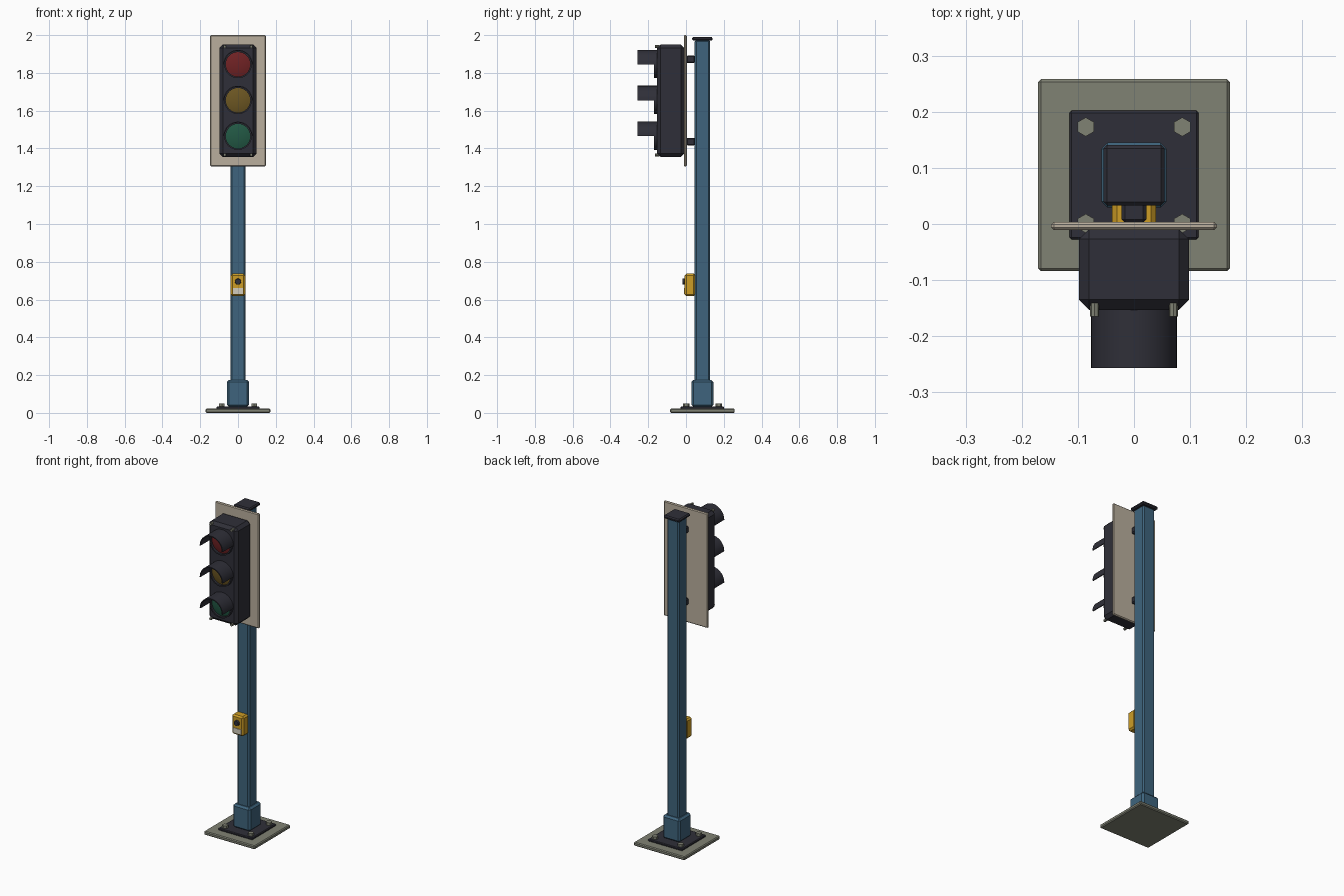
import bpy, bmesh, math
from mathutils import Matrix, Vector

if "Cube" in bpy.data.objects:
    bpy.data.objects.remove(bpy.data.objects["Cube"])


def material(name, r, g, b):
    lin = [((c / 255 + 0.055) / 1.055) ** 2.4 for c in (r, g, b)]
    m = bpy.data.materials.new(name)
    m.diffuse_color = (*lin, 1)
    m.use_nodes = True
    m.node_tree.nodes["Principled BSDF"].inputs["Base Color"].default_value = m.diffuse_color
    return m


BLUE = material("post blue", 62, 100, 125)
DARK = material("charcoal", 47, 47, 56)
BEIGE = material("backplate beige", 186, 175, 157)
GREY = material("metal grey", 128, 130, 116)
YELLOW = material("button yellow", 205, 157, 38)
RED = material("lens red", 112, 34, 36)
AMBER = material("lens amber", 108, 86, 34)
GREEN = material("lens green", 34, 88, 68)
LABEL = material("label pale", 212, 206, 190)


def finish(name, bm, mat, smooth=False):
    bmesh.ops.recalc_face_normals(bm, faces=bm.faces[:])
    me = bpy.data.meshes.new(name)
    bm.to_mesh(me)
    bm.free()
    me.materials.append(mat)
    ob = bpy.data.objects.new(name, me)
    bpy.context.collection.objects.link(ob)
    if smooth:
        bpy.ops.object.select_all(action='DESELECT')
        ob.select_set(True)
        bpy.context.view_layer.objects.active = ob
        bpy.ops.object.shade_smooth_by_angle(angle=math.radians(35))
    return ob


def box(name, lo, hi, mat, bevel=0.0):
    """Chamfered box between two corners."""
    lo, hi = Vector(lo), Vector(hi)
    bm = bmesh.new()
    bmesh.ops.create_cube(bm, size=1)
    bmesh.ops.scale(bm, vec=hi - lo, verts=bm.verts)
    bmesh.ops.translate(bm, vec=(lo + hi) / 2, verts=bm.verts)
    if bevel:
        bmesh.ops.bevel(bm, geom=bm.edges[:], offset=bevel, segments=1,
                        affect='EDGES', profile=0.5)
    return finish(name, bm, mat)


def cylinder(name, centre, radius, depth, mat, sides=6, axis='Z', bevel=0.0):
    bm = bmesh.new()
    bmesh.ops.create_cone(bm, cap_ends=True, segments=sides,
                          radius1=radius, radius2=radius - bevel, depth=depth)
    if axis == 'Y':  # tapered end towards the front
        bmesh.ops.rotate(bm, matrix=Matrix.Rotation(math.pi / 2, 3, 'X'), verts=bm.verts)
    bmesh.ops.translate(bm, vec=centre, verts=bm.verts)
    return finish(name, bm, mat, sides > 8)


def lathe(name, profile, z, mat, angle=2 * math.pi, steps=32, closed=False):
    """Spin (radius, y) points about a front-to-back axis at height z."""
    bm = bmesh.new()
    vs = [bm.verts.new((r, y, 0)) for r, y in profile]
    edges = [bm.edges.new(p) for p in zip(vs, vs[1:])]
    if closed:
        edges.append(bm.edges.new((vs[-1], vs[0])))
    bmesh.ops.spin(bm, geom=vs + edges, cent=(0, 0, 0), axis=(0, -1, 0),
                   angle=angle, steps=steps)
    bmesh.ops.remove_doubles(bm, verts=bm.verts, dist=1e-5)
    if closed and angle < 6:  # cap the two cut ends
        bmesh.ops.holes_fill(bm, edges=[e for e in bm.edges if e.is_boundary], sides=8)
    bmesh.ops.translate(bm, vec=(0, 0, z), verts=bm.verts)
    return finish(name, bm, mat, True)


# base plates and hex bolts
PY = 0.087
box("ground_plate", (-0.171, PY - 0.171, 0), (0.171, PY + 0.171, 0.022), GREY, 0.005)
box("flange_plate", (-0.115, PY - 0.115, 0.02), (0.115, PY + 0.115, 0.034), DARK, 0.004)
for i, sx in enumerate((-1, 1)):
    for j, sy in enumerate((-1, 1)):
        cylinder(f"anchor_bolt_{i}{j}", (sx * 0.086, PY + sy * 0.086, 0.041),
                 0.017, 0.018, GREY)

# post, sleeve and cap
box("post_sleeve", (-0.058, PY - 0.058, 0.032), (0.058, PY + 0.058, 0.175), BLUE, 0.011)
box("post", (-0.041, PY - 0.041, 0.1), (0.041, PY + 0.041, 1.975), BLUE, 0.009)
box("post_cap", (-0.054, PY - 0.054, 1.971), (0.054, PY + 0.054, 1.99), DARK, 0.006)

# backplate and its brackets to the post
box("backplate", (-0.148, -0.011, 1.305), (0.148, 0.004, 2.0), BEIGE, 0.005)
for n, z in (("upper", 1.872), ("lower", 1.436)):
    box(n + "_bracket", (-0.022, 0.002, z - 0.02), (0.022, 0.048, z + 0.02), DARK, 0.006)

# signal housing with corner screws
box("signal_housing", (-0.098, -0.153, 1.355), (0.098, -0.009, 1.95), DARK, 0.018)
for i, x in enumerate((-0.07, 0.07)):
    for j, z in enumerate((1.366, 1.939)):
        cylinder(f"housing_screw_{i}{j}", (x, -0.153, z), 0.008, 0.024, GREY, 8, 'Y')

# three lamps: bezel ring, domed lens and half-tube visor
for n, z, mat in (("red", 1.845, RED), ("amber", 1.655, AMBER), ("green", 1.465, GREEN)):
    lathe(n + "_bezel", [(0.073, -0.145), (0.073, -0.17), (0.065, -0.17), (0.065, -0.145)],
          z, DARK, closed=True)
    lathe(n + "_lens", [(0.067, -0.156), (0.05, -0.161), (0.026, -0.165), (0, -0.166)], z, mat)
    lathe(n + "_visor", [(0.077, -0.148), (0.077, -0.257), (0.071, -0.257), (0.071, -0.148)],
          z, DARK, angle=-math.pi, steps=18, closed=True)
    ob = bpy.data.objects[n + "_visor"]  # keep the half tube above the lens
    if sum(v.co.z for v in ob.data.vertices) / len(ob.data.vertices) < z:
        ob.data.transform(Matrix.Translation((0, 0, z)) @ Matrix.Rotation(math.pi, 4, 'Y')
                          @ Matrix.Translation((0, 0, -z)))

# pedestrian push-button box
box("button_box", (-0.039, -0.007, 0.618), (0.039, 0.05, 0.737), YELLOW, 0.009)
cylinder("push_button", (0, -0.01, 0.695), 0.017, 0.018, DARK, 16, 'Y', 0.002)
box("button_label", (-0.027, -0.010, 0.63), (0.027, -0.005, 0.66), LABEL)
